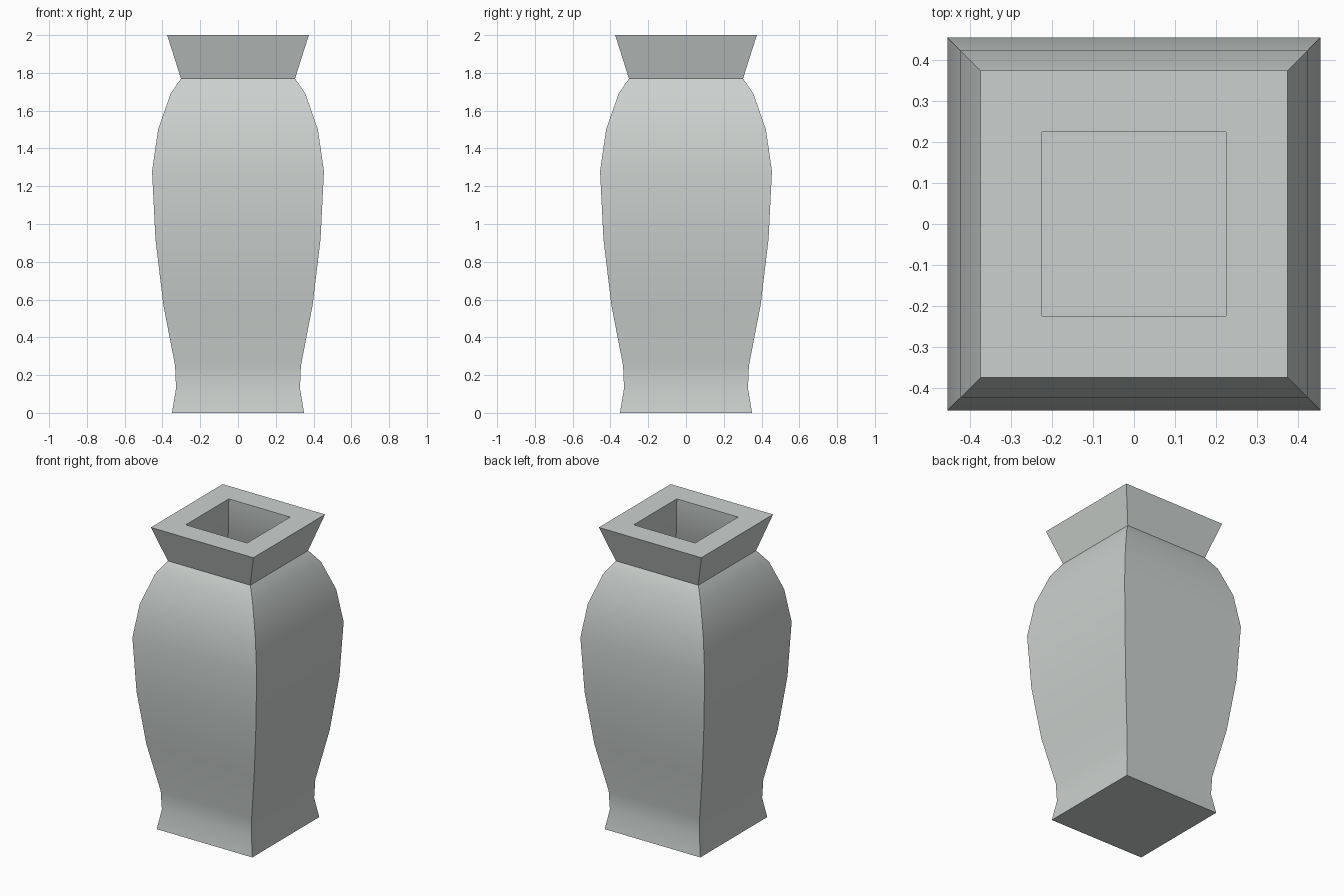
import bpy
import bmesh
import math

cube = bpy.data.objects.get("Cube")
if cube:
    bpy.data.objects.remove(cube, do_unlink=True)

# Single glaze colour
glaze = bpy.data.materials.new("pale_grey_glaze")
glaze.use_nodes = True
colour = (0.60, 0.64, 0.62, 1)
glaze.diffuse_color = colour
glaze.node_tree.nodes["Principled BSDF"].inputs["Base Color"].default_value = colour

# Half-width and height, from the foot up to the lip
outer = [(0.35, 0), (0.328, 0.13), (0.333, 0.25), (0.395, 0.57), (0.437, 0.92),
         (0.455, 1.28), (0.423, 1.5), (0.357, 1.69), (0.302, 1.77), (0.375, 2)]
# The cavity follows the body wall back down from the mouth
wall = 0.08
inner = [(0.225, 2), (0.235, 1.77)]
inner += [(w - wall, z) for w, z in reversed(outer[2:7])] + [(0.25, 0.1)]


def square_ring(bm, half, z):
    return [bm.verts.new((sx * half, sy * half, z))
            for sx, sy in ((-1, -1), (1, -1), (1, 1), (-1, 1))]


def square_loft(name, profile):
    bm = bmesh.new()
    rings = [square_ring(bm, half, z) for half, z in profile]
    for low, high in zip(rings, rings[1:]):
        for i in range(4):
            j = (i + 1) % 4
            bm.faces.new((low[i], low[j], high[j], high[i]))
    # Underside and cavity floor
    bm.faces.new(rings[0][::-1])
    bm.faces.new(rings[-1])
    bmesh.ops.recalc_face_normals(bm, faces=bm.faces[:])
    mesh = bpy.data.meshes.new(name)
    bm.to_mesh(mesh)
    bm.free()
    mesh.materials.append(glaze)
    obj = bpy.data.objects.new(name, mesh)
    bpy.context.collection.objects.link(obj)
    return obj


vase = square_loft("square_vase", outer + inner)

# Smooth along each side, crisp at the corners and neck
bpy.ops.object.select_all(action="DESELECT")
vase.select_set(True)
bpy.context.view_layer.objects.active = vase
bpy.ops.object.shade_smooth_by_angle(angle=math.radians(30))
